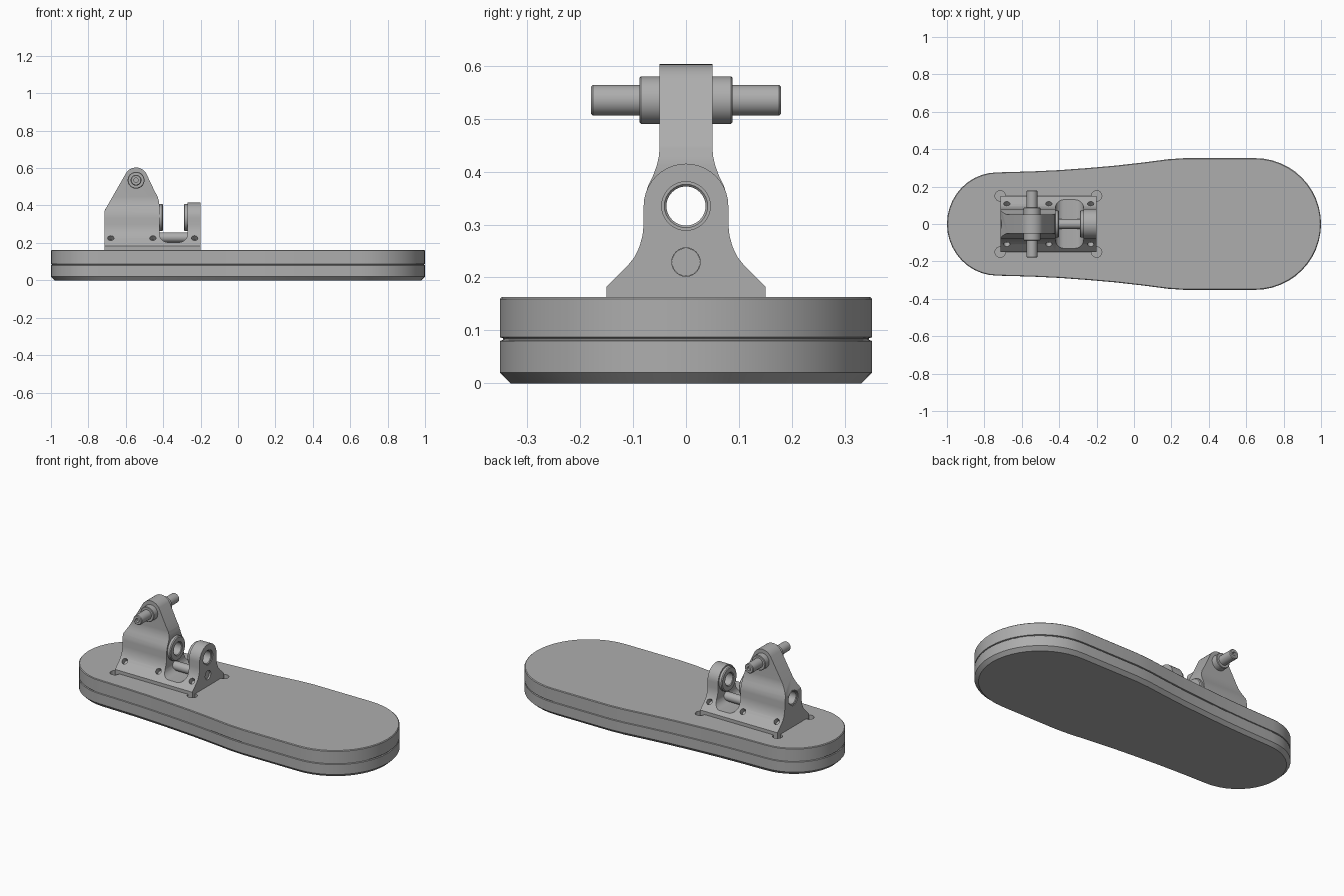
import bpy, bmesh, math
from mathutils import Vector

if "Cube" in bpy.data.objects:
    bpy.data.objects.remove(bpy.data.objects["Cube"])

grey = bpy.data.materials.new("mid_grey")
grey.diffuse_color = (0.42, 0.42, 0.42, 1)
grey.use_nodes = True
grey.node_tree.nodes["Principled BSDF"].inputs["Base Color"].default_value = grey.diffuse_color


def finish(name, bm):
    bmesh.ops.recalc_face_normals(bm, faces=bm.faces)
    me = bpy.data.meshes.new(name)
    bm.to_mesh(me)
    bm.free()
    me.materials.append(grey)
    ob = bpy.data.objects.new(name, me)
    bpy.context.collection.objects.link(ob)
    return ob


def loft(name, rings, closed=False):
    """Skin equal-length rings of points; cap the ends unless closed."""
    bm = bmesh.new()
    vs = [[bm.verts.new(p) for p in r] for r in rings]
    n = len(vs[0])
    pairs = list(zip(vs, vs[1:])) + ([(vs[-1], vs[0])] if closed else [])
    for a, b in pairs:
        for i in range(n):
            bm.faces.new((a[i], a[(i + 1) % n], b[(i + 1) % n], b[i]))
    if not closed:
        bm.faces.new(vs[0])
        bm.faces.new(vs[-1])
    return finish(name, bm)


def turned(name, origin, axis, profile, closed=False, seg=32):
    """Lathe (distance along axis, radius) pairs around an axis."""
    axis = Vector(axis).normalized()
    u = axis.orthogonal().normalized()
    v = axis.cross(u)
    o = Vector(origin)
    ang = [2 * math.pi * i / seg for i in range(seg)]
    return loft(name, [[o + axis * d + (u * math.cos(a) + v * math.sin(a)) * r
                        for a in ang] for d, r in profile], closed)


def arc(cx, cy, r, a0, a1, n):
    return [(cx + r * math.cos(math.radians(a0 + (a1 - a0) * i / n)),
             cy + r * math.sin(math.radians(a0 + (a1 - a0) * i / n))) for i in range(n + 1)]


def along_x(name, pts, x0, x1):
    return loft(name, [[(x, y, z) for y, z in pts] for x in (x0, x1)])


def along_y(name, pts, w):
    return loft(name, [[(x, y, z) for x, z in pts] for y in (-w, w)])


def boolean(ob, tool, op='DIFFERENCE'):
    m = ob.modifiers.new(op.lower(), 'BOOLEAN')
    m.object, m.operation, m.solver = tool, op, 'EXACT'
    bpy.context.view_layer.objects.active = ob
    bpy.ops.object.modifier_apply(modifier=m.name)
    bpy.data.objects.remove(tool)


def mirror_profile(half):
    return half + [(-y, z) for y, z in reversed(half) if y > 1e-5]


TOP, SEAT = 0.163, 0.12
X0, X1 = -0.715, -0.2

# Sole: outline lofted with bottom chamfer, seam groove and soft top edge
side = [(-0.55, .281), (-0.4, .288), (-.25, .299), (-.1, .312), (.05, .329), (.18, .346), (.27, .352)]
heel = [(-0.73 + .27 * c, .276 * s) for c, s in arc(0, 0, 1, 180, 90, 10)]
toe = arc(0.648, 0, 0.352, 90, 0, 12)
upper = heel + side + toe
outline = upper + [(x, -y) for x, y in reversed(upper[1:-1])]
levels = [(.02, 0), (0, .02), (0, .08), (.006, .082), (.006, .085), (0, .087), (0, .159), (.004, TOP)]
sole = loft("sole", [[(x * (1 - i), y * (1 - i / .352), z) for x, y in outline] for i, z in levels])

# Pocket corner reliefs in the sole around the bracket
for x in (X0, X1):
    for y in (-.15, .15):
        boolean(sole, turned("relief", (x, y, 0), (0, 0, 1), [(SEAT, .028), (.2, .028)], seg=24))

# Bracket: cross-sections of the flared base, the tall neck and the short post
flare = [(.15, SEAT), (.15, .183), (.108, .225), (.097, .239), (.088, .258), (.082, .28), (.08, .30), (.08, .335)]
neck = mirror_profile(flare + [(.078, .352), (.072, .372), (.062, .393), (.055, .412),
                               (.051, .43), (.05, .445), (.05, .65)])
post = mirror_profile(flare + arc(0, .335, .08, 0, 90, 10)[1:])

# Tall lug silhouette seen from the side
lug = ([(X0, .1), (X0, .37)] + arc(-.545, .54, .063, 150, 33, 10)
       + [(-.445, .475), (-.43, .448), (-.422, .42), (-.42, .395), (-.42, .1)])
tall_lug = along_x("tall_lug", neck, X0 - .02, -.40)
boolean(tall_lug, along_y("lug_side", lug, .3), 'INTERSECT')

# Post and bridge with a round-bottomed notch between the lugs
short_post = along_x("short_post", post, -.42, X1)
r = .045
notch = ([(-.43, .5), (-.43, .203 + r), (-.42, .203 + r)] + arc(-.42 + r, .203 + r, r, 180, 270, 8)[1:]
         + arc(-.27 - r, .203 + r, r, 270, 360, 8) + [(-.27, .5)])
boolean(short_post, along_y("notch", notch, .3))

# Bores along the bracket, and screw holes on the sloped flanks
for ob in (tall_lug, short_post):
    boolean(ob, turned("bore", (-1, 0, .335), (1, 0, 0), [(0, .046), (1, .046)]))
boolean(short_post, turned("pin_bore", (-.29, 0, .229), (1, 0, 0), [(0, .027), (.15, .027)]))
for ob, xs in ((tall_lug, (-.68, -.455)), (short_post, (-.232,))):
    for x in xs:
        for s in (-1, 1):
            boolean(ob, turned("screw_hole", (x, s * .108, .225), (0, s, 1),
                               [(-.03, .017), (.06, .017)], seg=20))

# Flanged bushings facing each other across the notch
for name, end, face, d in (("rear_bushing", X0 + .004, -.42, 1), ("front_bushing", X1 - .004, -.27, -1)):
    n = abs(face - end)
    turned(name, (end, 0, .335), (d, 0, 0),
           [(0, .046), (n, .046), (n, .072), (n + .015, .072), (n + .02, .067),
            (n + .02, .041), (n + .016, .037), (.004, .037), (0, .041)], closed=True)

# Lower pin through the notch
turned("lower_pin", (-.44, 0, .229), (1, 0, 0), [(0, .0265), (.23, .0265)])

# Cross axle with collars and drilled ends
half = [(.165, .012), (.18, .012), (.18, .025), (.176, .029), (.088, .029), (.088, .042), (.085, .045)]
turned("cross_axle", (-.545, 0, .535), (0, 1, 0), half + [(-d, q) for d, q in reversed(half)])

for ob in bpy.context.scene.objects:
    ob.select_set(True)
bpy.context.view_layer.objects.active = sole
bpy.ops.object.shade_smooth_by_angle(angle=math.radians(30))
